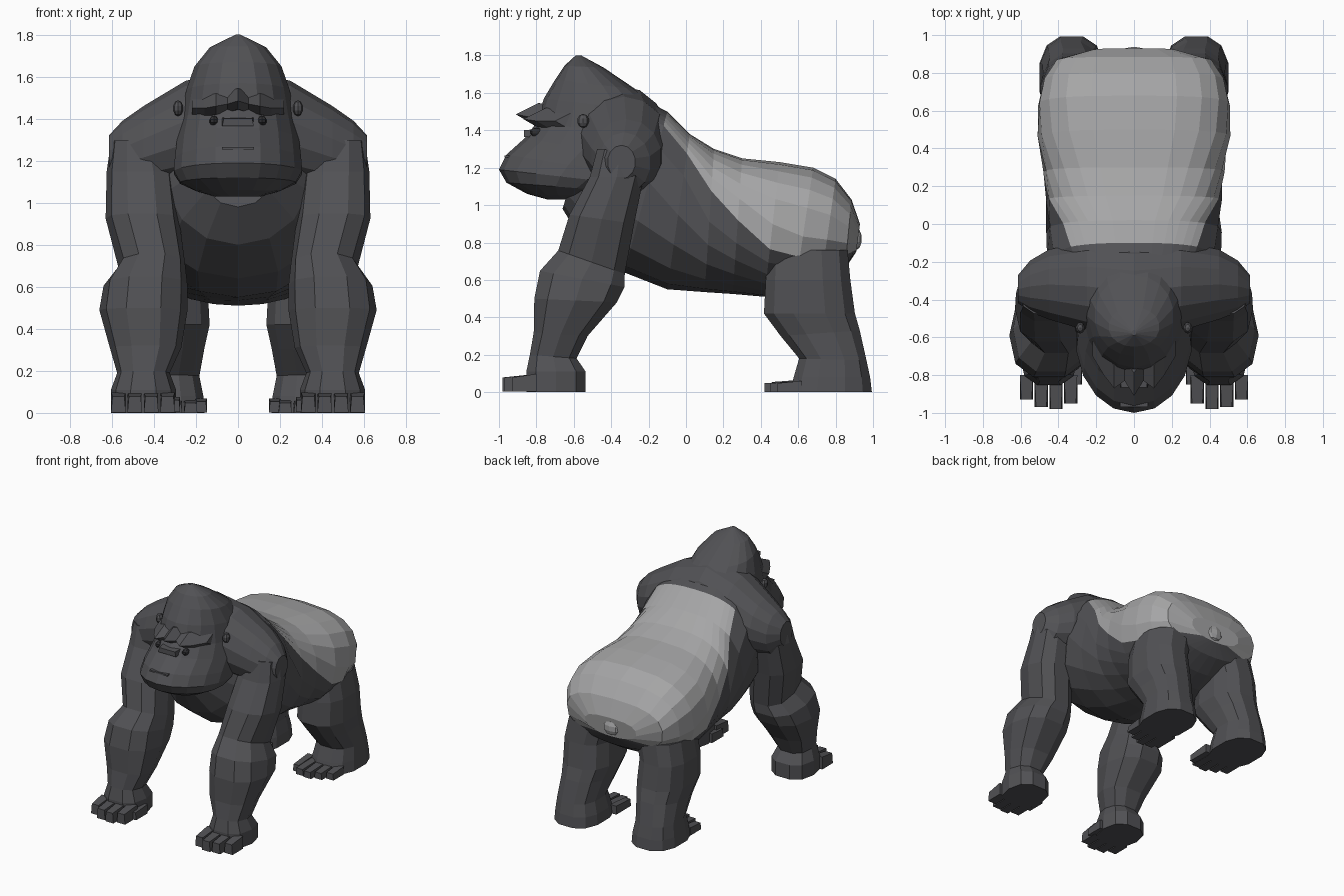
import bpy, bmesh, math

if "Cube" in bpy.data.objects:
    bpy.data.objects.remove(bpy.data.objects["Cube"])

def material(name, rgb):
    m = bpy.data.materials.new(name)
    m.diffuse_color = (*rgb, 1)
    m.use_nodes = True
    m.node_tree.nodes["Principled BSDF"].inputs["Base Color"].default_value = m.diffuse_color
    return m

FUR = material("dark_fur", (0.083, 0.083, 0.09))
SILVER = material("silver_fur", (0.38, 0.38, 0.385))
BLACK = material("eye_black", (0.03, 0.03, 0.033))

def finish(bm, name, mats=(FUR,)):
    bmesh.ops.recalc_face_normals(bm, faces=bm.faces)
    me = bpy.data.meshes.new(name)
    bm.to_mesh(me)
    bm.free()
    for m in mats:
        me.materials.append(m)
    ob = bpy.data.objects.new(name, me)
    bpy.context.collection.objects.link(ob)
    return ob

def skin(rings, name, mats=(FUR,), rule=None):
    """Join rings of points into a capped tube; rule(ring, side) gives the material."""
    bm = bmesh.new()
    vs = [[bm.verts.new(p) for p in r] for r in rings]
    n = len(vs[0])
    for i in range(len(vs) - 1):
        for j in range(n):
            k = (j + 1) % n
            f = bm.faces.new((vs[i][j], vs[i][k], vs[i + 1][k], vs[i + 1][j]))
            if rule:
                f.material_index = rule(i, j)
    bm.faces.new(vs[0])
    cap = bm.faces.new(vs[-1])
    if rule:
        cap.material_index = rule(len(vs) - 1, 0)
    return finish(bm, name, mats)

def sp(v, e):
    return math.copysign(abs(v) ** e, v)

def ring(ay, az, by, bz, xc, w, angles, e=0.85, e_low=None):
    """Oval from point a to point b in the side plane, half width w; lower e is boxier."""
    my, mz, dy, dz = (ay + by) / 2, (az + bz) / 2, (ay - by) / 2, (az - bz) / 2
    pts = []
    for a in angles:
        k = e_low if e_low and math.cos(a) < 0 else e
        c = sp(math.cos(a), k)
        pts.append((xc + w * sp(math.sin(a), k), my + dy * c, mz + dz * c))
    return pts

def even(n):
    return [2 * math.pi * (i + 0.5) / n for i in range(n)]

def limb(name, rows, n, s):
    return skin([ring(a, b, c, d, s * x, w, even(n), 0.8) for a, b, c, d, x, w in rows], name)

def box(name, c, size, taper=0.8, mat=FUR):
    """Block whose front upper edge is rounded down by the taper."""
    bm = bmesh.new()
    bmesh.ops.create_cube(bm, size=1)
    for v in bm.verts:
        t = taper if v.co.y < 0 and v.co.z > 0 else 1
        v.co = (c[0] + v.co.x * size[0] * t, c[1] + v.co.y * size[1],
                c[2] + (v.co.z if t == 1 else v.co.z * (2 * t - 1)) * size[2])
    return finish(bm, name, (mat,))

def pebble(name, c, size, mat=FUR):
    bm = bmesh.new()
    bmesh.ops.create_uvsphere(bm, u_segments=8, v_segments=5, radius=1)
    for v in bm.verts:
        v.co = [c[i] + v.co[i] * size[i] for i in range(3)]
    return finish(bm, name, (mat,))

# Torso: top point, bottom point, half width, angle where the silver saddle ends
torso = [(-.50, 1.50, -.66, .98, .20, 40), (-.30, 1.60, -.55, .80, .36, 40),
         (-.10, 1.50, -.33, .64, .46, 40), (.02, 1.38, -.10, .55, .465, 48),
         (.15, 1.30, .10, .535, .465, 73), (.30, 1.25, .25, .525, .48, 88),
         (.50, 1.23, .42, .51, .51, 106), (.68, 1.20, .58, .53, .51, 114),
         (.80, 1.14, .72, .58, .48, 118), (.885, 1.03, .85, .66, .41, 125),
         (.93, .90, .91, .75, .22, 150)]
UP, LOW = 6, 6
rows = []
for ay, az, by, bz, w, cut in torso:
    c = math.radians(cut)
    half = [c * i / UP for i in range(UP)] + [c + (math.pi - c) * i / LOW for i in range(LOW + 1)]
    rows.append(ring(ay, az, by, bz, 0, w, half + [2 * math.pi - a for a in half[-2:0:-1]],
                     0.72, 0.95))
total = 2 * (UP + LOW)
skin(rows, "torso", (FUR, SILVER), lambda i, j: int(i >= 2 and (j < UP or j >= total - UP)))
# Small tail tuft
pebble("tail_tuft", (0, .91, .82), (.07, .03, .06), SILVER)

# Shoulder yoke: x, y range, z range
yoke = [(0, -.62, -.10, 1.12, 1.64), (.25, -.57, -.09, 1.09, 1.58),
        (.45, -.51, -.13, 1.06, 1.46), (.55, -.47, -.19, 1.06, 1.39),
        (.615, -.42, -.27, 1.14, 1.32)]
yoke = [(-r[0], *r[1:]) for r in yoke[:0:-1]] + yoke
skin([[(x, (y0 + y1) / 2 + (y1 - y0) / 2 * math.cos(a), (z0 + z1) / 2 + (z1 - z0) / 2 * math.sin(a))
       for a in even(14)] for x, y0, y1, z0, z1 in yoke], "shoulders")

# Head: front point, back point, half width, from crest to chin
head = [(-.59, 1.80, -.56, 1.80, .012), (-.65, 1.745, -.44, 1.735, .135),
        (-.70, 1.67, -.27, 1.62, .21), (-.76, 1.57, -.10, 1.49, .25),
        (-.80, 1.44, -.05, 1.35, .275), (-.86, 1.36, -.10, 1.22, .295),
        (-.96, 1.27, -.15, 1.14, .305), (-1.0, 1.19, -.20, 1.10, .31),
        (-.96, 1.12, -.32, 1.07, .28), (-.85, 1.06, -.45, 1.05, .20),
        (-.74, 1.03, -.52, 1.03, .11)]
turn = [2 * math.pi * i / 18 for i in range(18)]
skin([ring(a, b, c, d, 0, w, turn, 0.98) for a, b, c, d, w in head], "head")

# Brow ridge: x, tip y, tip z; wedge sections with three forward tufts
brow = [(.22, -.70, 1.45), (.16, -.80, 1.45), (.105, -.87, 1.46), (.05, -.83, 1.47), (0, -.91, 1.485)]
brow = [(-x, y, z) for x, y, z in brow] + brow[-2::-1]
skin([[(x, y, z), (x, y + .12, z + .06), (x, -.58, z + .05), (x, -.58, z - .05),
       (x, y + .07, z - .04)] for x, y, z in brow], "brow_ridge")

# Nose bridge and mouth
box("nose_bridge", (0, -.835, 1.385), (.15, .06, .04), 0.9)
box("mouth_line", (0, -.955, 1.26), (.15, .03, .012), 1)

# Limb rows: front y,z, back y,z, centre x, half width
arm = [(-.48, 1.30, -.22, 1.28, .48, .125),
       (-.52, 1.15, -.22, 1.15, .465, .16), (-.63, .95, -.27, .90, .455, .175),
       (-.69, .76, -.32, .63, .41, .16), (-.79, .65, -.32, .56, .44, .20),
       (-.82, .50, -.36, .48, .45, .21), (-.82, .32, -.52, .30, .44, .17),
       (-.84, .20, -.58, .18, .45, .125), (-.86, .11, -.53, .11, .45, .155),
       (-.86, 0, -.53, 0, .45, .155)]
leg = [(.43, .76, .87, .76, .285, .185), (.42, .60, .885, .60, .32, .18),
       (.41, .42, .91, .42, .315, .185), (.50, .30, .935, .33, .32, .165),
       (.60, .18, .97, .17, .335, .155), (.57, .08, .99, .08, .33, .17),
       (.55, 0, 1.0, 0, .33, .175)]
for s, side in ((1, "left"), (-1, "right")):
    limb("arm_" + side, arm, 10, s)
    limb("leg_" + side, leg, 12, s)
    # Knuckles, thumb and toes
    for i, tip in enumerate((.95, .98, .97, .93)):
        box(f"finger_{side}_{i}", (s * (.335 + .078 * i), -(tip + .80) / 2, .05),
            (.07, tip - .80, .095))
    box("thumb_" + side, (s * .30, -.78, .04), (.05, .14, .07))
    for i, tip in enumerate((.43, .42, .45, .49)):
        box(f"toe_{side}_{i}", (s * (.225 + .072 * i), (tip + .62) / 2, .03),
            (.064, .62 - tip, .06))
    box("big_toe_" + side, (s * .175, .55, .035), (.055, .18, .065))
    # Eyes and ears
    pebble("eye_" + side, (s * .115, -.80, 1.39), (.022, .035, .024), BLACK)
    pebble("ear_" + side, (s * .285, -.55, 1.45), (.025, .032, .038))
